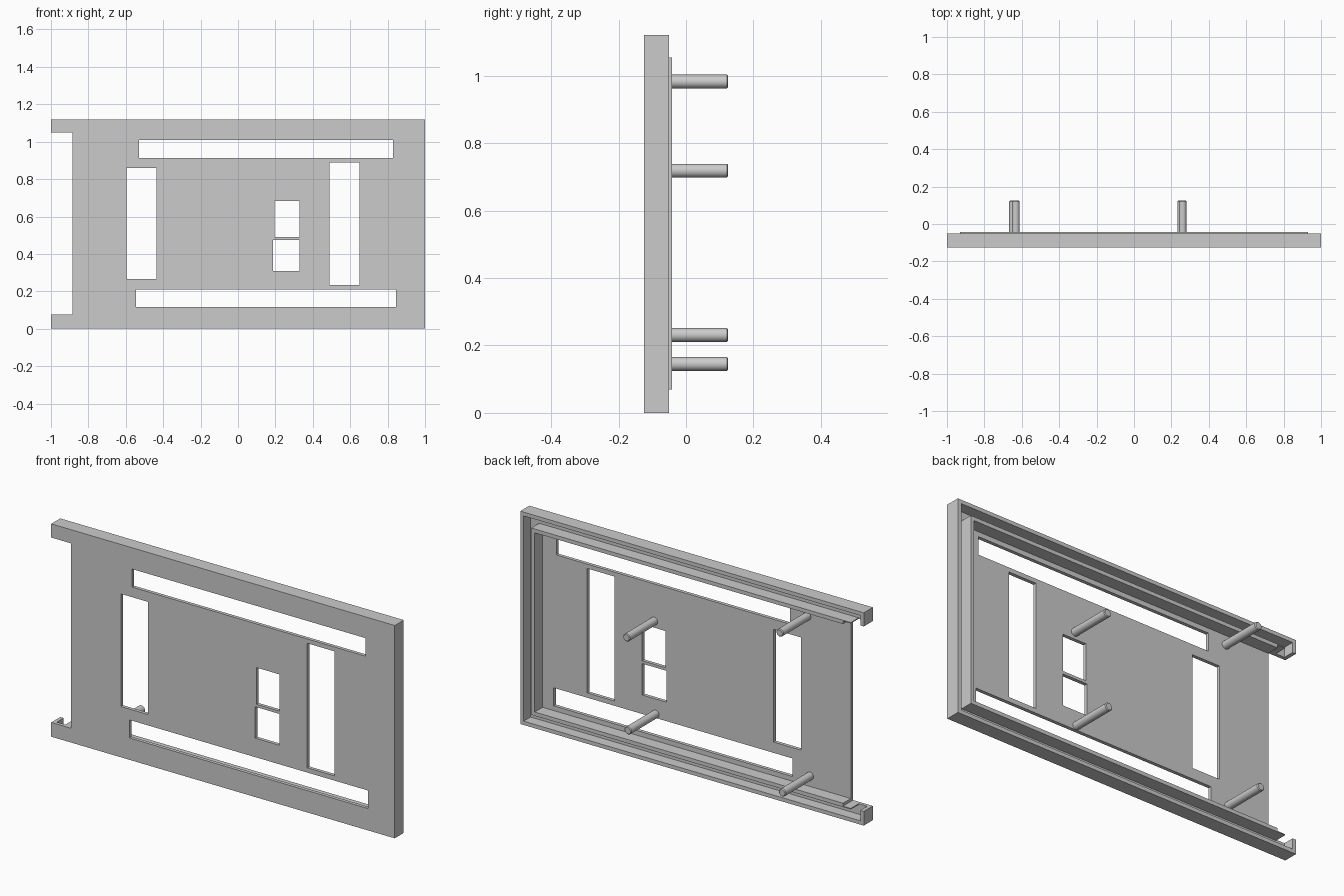
import bpy, bmesh
from mathutils import Matrix

if "Cube" in bpy.data.objects:
    bpy.data.objects.remove(bpy.data.objects["Cube"])

FRONT, FLOOR, RIM_BACK, RIB_BACK, PIN_BACK = -0.125, -0.107, -0.05, -0.042, 0.125
WALL = 0.02


def boxes(name, specs):
    """One mesh of separate boxes, each (x0, x1, y0, y1, z0, z1)."""
    bm = bmesh.new()
    for x0, x1, y0, y1, z0, z1 in specs:
        m = Matrix.Translation(((x0 + x1) / 2, (y0 + y1) / 2, (z0 + z1) / 2))
        m = m @ Matrix.Diagonal((x1 - x0, y1 - y0, z1 - z0, 1))
        bmesh.ops.create_cube(bm, size=1, matrix=m)
    me = bpy.data.meshes.new(name)
    bm.to_mesh(me)
    bm.free()
    ob = bpy.data.objects.new(name, me)
    bpy.context.collection.objects.link(ob)
    return ob


def combine(target, tool, operation):
    """Apply a boolean and discard the tool object."""
    mod = target.modifiers.new("boolean", 'BOOLEAN')
    mod.operation = operation
    mod.solver = 'EXACT'
    mod.object = tool
    bpy.context.view_layer.objects.active = target
    bpy.ops.object.modifier_apply(modifier=mod.name)
    bpy.data.objects.remove(tool)


# Shallow tray: front plate with an outer rim
panel = boxes("panel", [(-1, 1, FRONT, RIM_BACK, 0, 1.12)])
combine(panel, boxes("pocket", [(-1 + WALL, 1 - WALL, FLOOR, 0.1, WALL, 1.12 - WALL)]), 'DIFFERENCE')

# Inner rib running parallel to the rim
rib = boxes("rib", [(-0.93, 0.93, FLOOR - 0.006, RIB_BACK, 0.07, 1.053)])
combine(rib, boxes("rib_core", [(-0.93 + WALL, 0.93 - WALL, -0.2, 0.1, 0.07 + WALL, 1.053 - WALL)]), 'DIFFERENCE')
combine(panel, rib, 'UNION')

# Side notch and windows: x0, x1, z0, z1
openings = [
    (-1.10, -0.885, 0.075, 1.048),
    (-0.53, 0.83, 0.913, 1.008),
    (-0.545, 0.845, 0.115, 0.21),
    (-0.595, -0.435, 0.267, 0.86),
    (0.49, 0.65, 0.235, 0.89),
    (0.195, 0.33, 0.49, 0.683),
    (0.187, 0.33, 0.31, 0.475),
]
combine(panel, boxes("openings", [(a, b, -0.2, 0.1, c, d) for a, b, c, d in openings]), 'DIFFERENCE')

# Round pins on the back, with a small chamfer at the tip
for i, (x, z) in enumerate([(-0.632, 0.982), (-0.647, 0.145), (0.26, 0.718), (0.252, 0.231)]):
    start = FLOOR - 0.005
    bpy.ops.mesh.primitive_cylinder_add(vertices=32, radius=0.0205, depth=PIN_BACK - start,
                                        location=(x, (PIN_BACK + start) / 2, z),
                                        rotation=(-1.5707963, 0, 0))
    pin = bpy.context.object
    pin.name = f"pin_{i + 1}"
    bm = bmesh.new()
    bm.from_mesh(pin.data)
    tip = [e for e in bm.edges if all(v.co.z > 0 for v in e.verts)]
    bmesh.ops.bevel(bm, geom=tip, offset=0.004, segments=1, affect='EDGES')
    bm.to_mesh(pin.data)
    bm.free()
    bpy.ops.object.shade_smooth_by_angle()
